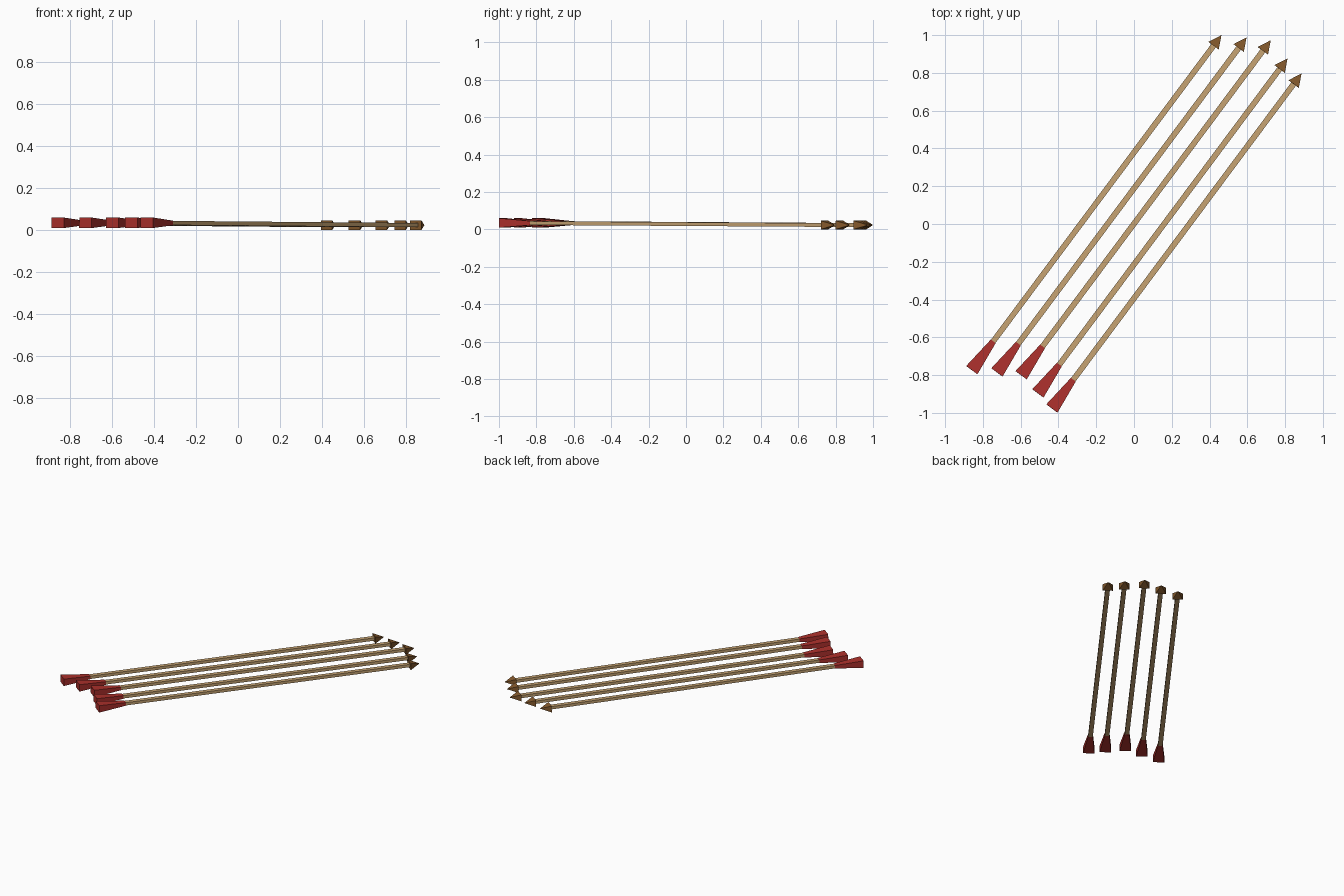
import bpy
from mathutils import Vector

if "Cube" in bpy.data.objects:
    bpy.data.objects.remove(bpy.data.objects["Cube"])


def material(name, color):
    m = bpy.data.materials.new(name)
    m.diffuse_color = (*color, 1)
    m.use_nodes = True
    m.node_tree.nodes["Principled BSDF"].inputs["Base Color"].default_value = m.diffuse_color
    return m


WOOD = material("pale_wood", (0.57, 0.37, 0.17))
HEAD = material("bronze", (0.23, 0.10, 0.025))
FEATHER = material("red_feather", (0.42, 0.03, 0.025))

# Shared arrow direction (slightly nose-down) and its sideways / upward axes
LENGTH = 2.212
AXIS = Vector((1.322, 1.774, -0.0115)).normalized()
SIDE = AXIS.cross(Vector((0, 0, 1))).normalized()
UP = SIDE.cross(AXIS)


def taper(name, tip, sections, mat):
    """Rectangular loft; each section is (distance behind tip, width, height)."""
    verts, faces = [], []
    for back, w, h in sections:
        c = tip - AXIS * back
        for sx, sz in ((-1, -1), (1, -1), (1, 1), (-1, 1)):
            verts.append(c + SIDE * sx * w / 2 + UP * sz * h / 2)
    faces = [(3, 2, 1, 0), (4, 5, 6, 7)]
    faces += [(i, (i + 1) % 4, (i + 1) % 4 + 4, i + 4) for i in range(4)]
    if sections[1][1] == 0:  # pointed end: merge to a single apex
        verts = verts[:4] + [tip]
        faces = [(3, 2, 1, 0)] + [(i, (i + 1) % 4, 4) for i in range(4)]
    me = bpy.data.meshes.new(name)
    me.from_pydata(verts, [], faces)
    me.materials.append(mat)
    me.update()
    bpy.context.collection.objects.link(bpy.data.objects.new(name, me))


# Five arrows laid side by side
TIPS = [(0.463, 1.0), (0.596, 0.988), (0.724, 0.973), (0.813, 0.877), (0.887, 0.797)]
for n, (x, y) in enumerate(TIPS, 1):
    tip = Vector((x, y, 0.0228))
    taper(f"arrow_shaft_{n}", tip,
          [(LENGTH - 0.02, 0.03, 0.02), (0.06, 0.03, 0.02)], WOOD)
    taper(f"arrow_head_{n}", tip, [(0.07, 0.068, 0.046), (0, 0, 0)], HEAD)
    taper(f"arrow_fletching_{n}", tip,
          [(LENGTH, 0.074, 0.05), (LENGTH - 0.19, 0.032, 0.022)], FEATHER)
